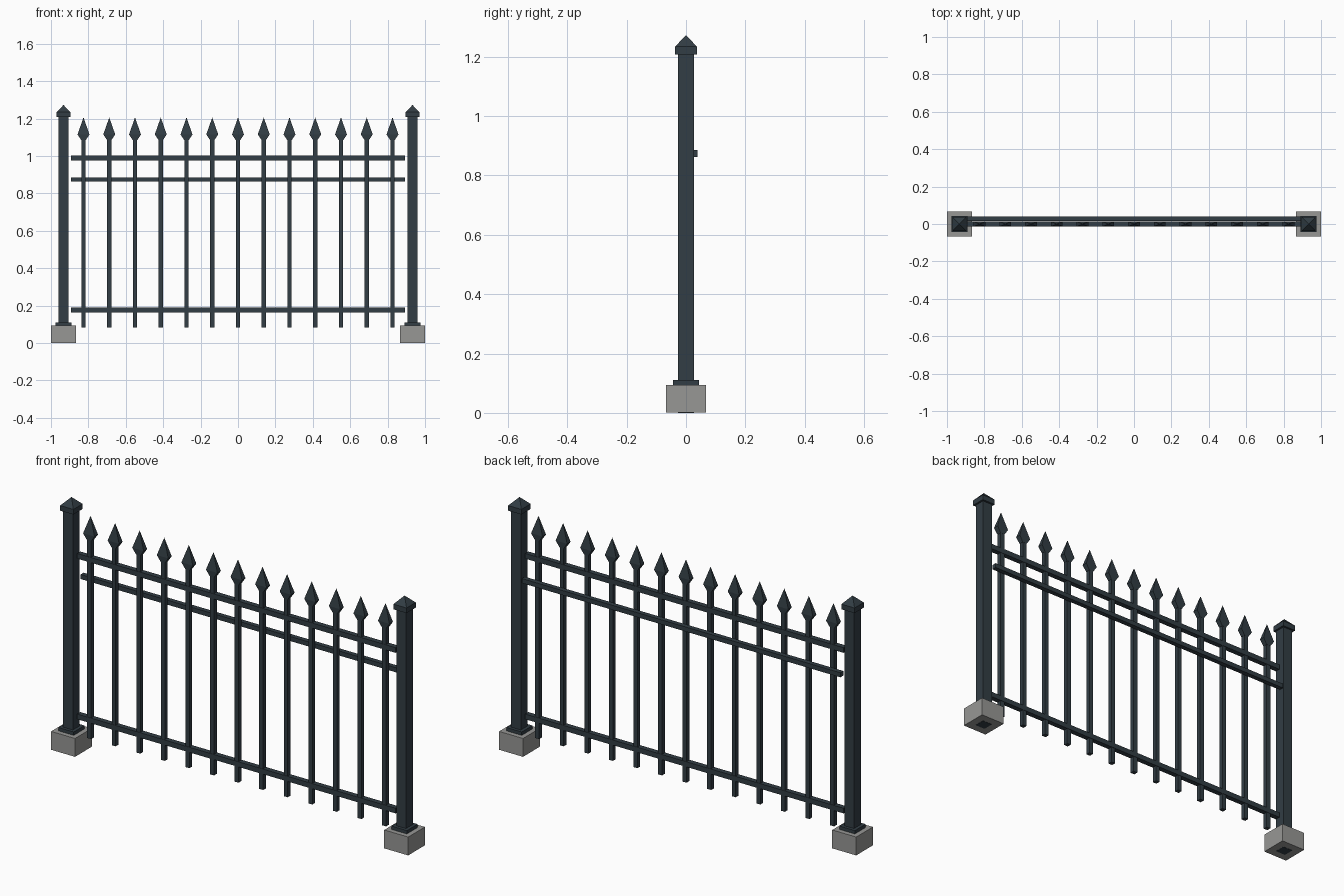
import bpy
import bmesh

cube = bpy.data.objects.get("Cube")
if cube:
    bpy.data.objects.remove(cube, do_unlink=True)


def make_material(name, rgb):
    mat = bpy.data.materials.new(name)
    mat.use_nodes = True
    color = (*rgb, 1.0)
    mat.diffuse_color = color
    mat.node_tree.nodes["Principled BSDF"].inputs["Base Color"].default_value = color
    return mat


METAL = make_material("dark slate metal", (0.032, 0.047, 0.058))
CONCRETE = make_material("grey concrete", (0.31, 0.31, 0.30))


def stack(name, sections, mat, x=0.0, y=0.0):
    """Loft rectangular sections (half width, half depth, z) into a closed solid."""
    bm = bmesh.new()
    rings = []
    for hx, hy, z in sections:
        corners = ((-hx, -hy), (hx, -hy), (hx, hy), (-hx, hy))
        rings.append([bm.verts.new((cx, cy, z)) for cx, cy in corners])
    for low, high in zip(rings, rings[1:]):
        for i in range(4):
            j = (i + 1) % 4
            bm.faces.new((low[i], low[j], high[j], high[i]))
    bm.faces.new(rings[0][::-1])
    bm.faces.new(rings[-1])
    bmesh.ops.remove_doubles(bm, verts=bm.verts[:], dist=0.00001)
    mesh = bpy.data.meshes.new(name)
    bm.to_mesh(mesh)
    bm.free()
    mesh.materials.append(mat)
    obj = bpy.data.objects.new(name, mesh)
    obj.location = (x, y, 0)
    bpy.context.collection.objects.link(obj)
    return obj


def box(name, hx, hy, z0, z1, mat, x=0.0, y=0.0):
    return stack(name, [(hx, hy, z0), (hx, hy, z1)], mat, x, y)


# End posts: the shaft runs right through the footing
for side, x in (("left", 0.933), ("right", -0.933)):
    box(f"{side}_footing", 0.067, 0.067, 0.001, 0.094, CONCRETE, x)
    box(f"{side}_base_plate", 0.043, 0.043, 0.094, 0.111, METAL, x)
    box(f"{side}_post", 0.027, 0.027, 0.0, 1.209, METAL, x)
    cap = [(0.037, 0.037, 1.208), (0.037, 0.037, 1.234), (0, 0, 1.273)]
    stack(f"{side}_post_cap", cap, METAL, x)

# Rails: the middle one is set behind the pickets
RAIL = 0.892
box("bottom_rail", RAIL, 0.013, 0.164, 0.190, METAL)
box("middle_rail", RAIL, 0.012, 0.863, 0.886, METAL, y=0.027)
box("top_rail", RAIL, 0.013, 0.977, 1.003, METAL)

# Pickets with flattened spear heads
COUNT = 13
for i in range(COUNT):
    x = -0.826 + i * 1.652 / (COUNT - 1)
    box(f"picket_{i + 1}", 0.011, 0.011, 0.083, 1.09, METAL, x)
    spear = [(0.012, 0.0115, 1.085), (0.032, 0.014, 1.115), (0, 0, 1.206)]
    stack(f"spear_head_{i + 1}", spear, METAL, x)
